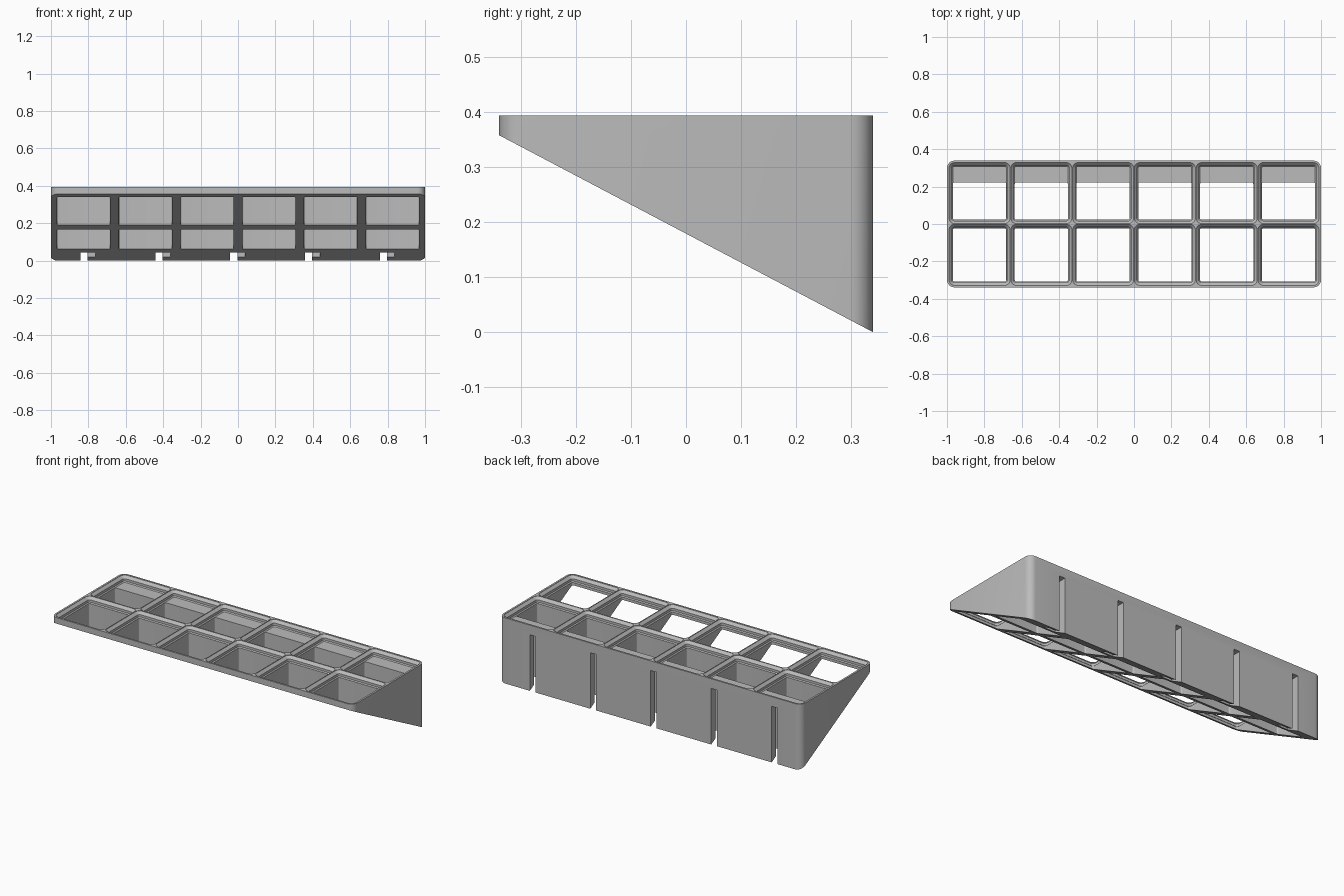
import bpy, bmesh, math
from mathutils import Vector

if "Cube" in bpy.data.objects:
    bpy.data.objects.remove(bpy.data.objects["Cube"])

HX, HY, TOP = 1.0, 0.339, 0.393      # half width, half depth, height
PITCH, MM = 0.3303, 0.3303 / 42      # socket spacing and unit of the socket profile
FRONT_Z = 0.357                      # height of the lower front edge
COLS, ROWS = 6, 2

grey = bpy.data.materials.new("plain grey")
grey.use_nodes = True
colour = (0.5, 0.5, 0.5, 1)
grey.diffuse_color = colour
grey.node_tree.nodes["Principled BSDF"].inputs["Base Color"].default_value = colour


def rounded_rect(x0, x1, y0, y1, r, steps=6):
    pts = []
    corners = ((x1 - r, y1 - r), (x0 + r, y1 - r), (x0 + r, y0 + r), (x1 - r, y0 + r))
    for i, (cx, cy) in enumerate(corners):
        for k in range(steps + 1):
            a = math.pi / 2 * (i + k / steps)
            pts.append((cx + r * math.cos(a), cy + r * math.sin(a)))
    return pts


def loft(bm, levels):
    """Closed solid through (outline, z) levels, bottom to top."""
    rings = [[bm.verts.new((x, y, z)) for x, y in pts] for pts, z in levels]
    n = len(rings[0])
    for low, high in zip(rings, rings[1:]):
        for i in range(n):
            j = (i + 1) % n
            bm.faces.new((low[i], low[j], high[j], high[i]))
    bm.faces.new(rings[0][::-1])
    bm.faces.new(rings[-1])


def make_object(name, bm):
    bmesh.ops.recalc_face_normals(bm, faces=bm.faces[:])
    mesh = bpy.data.meshes.new(name)
    bm.to_mesh(mesh)
    bm.free()
    mesh.materials.append(grey)
    ob = bpy.data.objects.new(name, mesh)
    bpy.context.collection.objects.link(ob)
    return ob


# Wedge body: rounded block with a sloping underside
bm = bmesh.new()
outline = rounded_rect(-HX, HX, -HY, HY, 0.04)
loft(bm, [(outline, -0.1), (outline, TOP)])
cut = bmesh.ops.bisect_plane(
    bm, geom=bm.verts[:] + bm.edges[:] + bm.faces[:],
    plane_co=(0, HY, 0), plane_no=Vector((0, -FRONT_Z, -2 * HY)).normalized(),
    clear_outer=True)
rim = [e for e in cut["geom_cut"] if isinstance(e, bmesh.types.BMEdge)]
bmesh.ops.edgeloop_fill(bm, edges=rim)
body = make_object("wedge_shelf", bm)

# Cutters: open shafts, stepped sockets, hooked slots in the back wall
shafts, sockets, slots = bmesh.new(), bmesh.new(), bmesh.new()
floor_z = TOP - 4.65 * MM
for col in range(COLS):
    for row in range(ROWS):
        cx = (col - (COLS - 1) / 2) * PITCH
        cy = (row - (ROWS - 1) / 2) * PITCH

        def square(half, r):
            h = half * MM
            return rounded_rect(cx - h, cx + h, cy - h, cy + h, r * MM)

        h = 18.1 * MM
        back = 0.222 if row else cy + h      # thick back wall leaves a ledge
        shaft = rounded_rect(cx - h, cx + h, cy - h, back, 1.1 * MM)
        loft(shafts, [(shaft, -0.2), (shaft, floor_z + 0.002)])
        loft(sockets, [(square(18.15, 1.15), floor_z),
                       (square(18.85, 1.85), floor_z + 0.7 * MM),
                       (square(18.85, 1.85), floor_z + 2.5 * MM),
                       (square(20.75, 3.75), floor_z + 4.4 * MM),
                       (square(20.75, 3.75), TOP + 0.05)])

for i in range(5):
    x = -0.842 + i * 0.4
    hook = [(x, 0.255), (x + 0.08, 0.255), (x + 0.08, 0.3),
            (x + 0.038, 0.3), (x + 0.038, 0.4), (x, 0.4)]
    loft(slots, [(hook, -0.2), (hook, 0.335)])

for name, cutter_bm in (("shaft_cutter", shafts), ("socket_cutter", sockets),
                        ("slot_cutter", slots)):
    cutter = make_object(name, cutter_bm)
    cutter.hide_render = True
    mod = body.modifiers.new(name, "BOOLEAN")
    mod.operation, mod.solver, mod.object = "DIFFERENCE", "EXACT", cutter
    bpy.context.view_layer.objects.active = body
    bpy.ops.object.modifier_apply(modifier=mod.name)
    bpy.data.objects.remove(cutter)

# Smooth the rounded corners, keep the other edges sharp
bpy.ops.object.select_all(action="DESELECT")
body.select_set(True)
bpy.context.view_layer.objects.active = body
bpy.ops.object.shade_smooth_by_angle(angle=math.radians(30))
